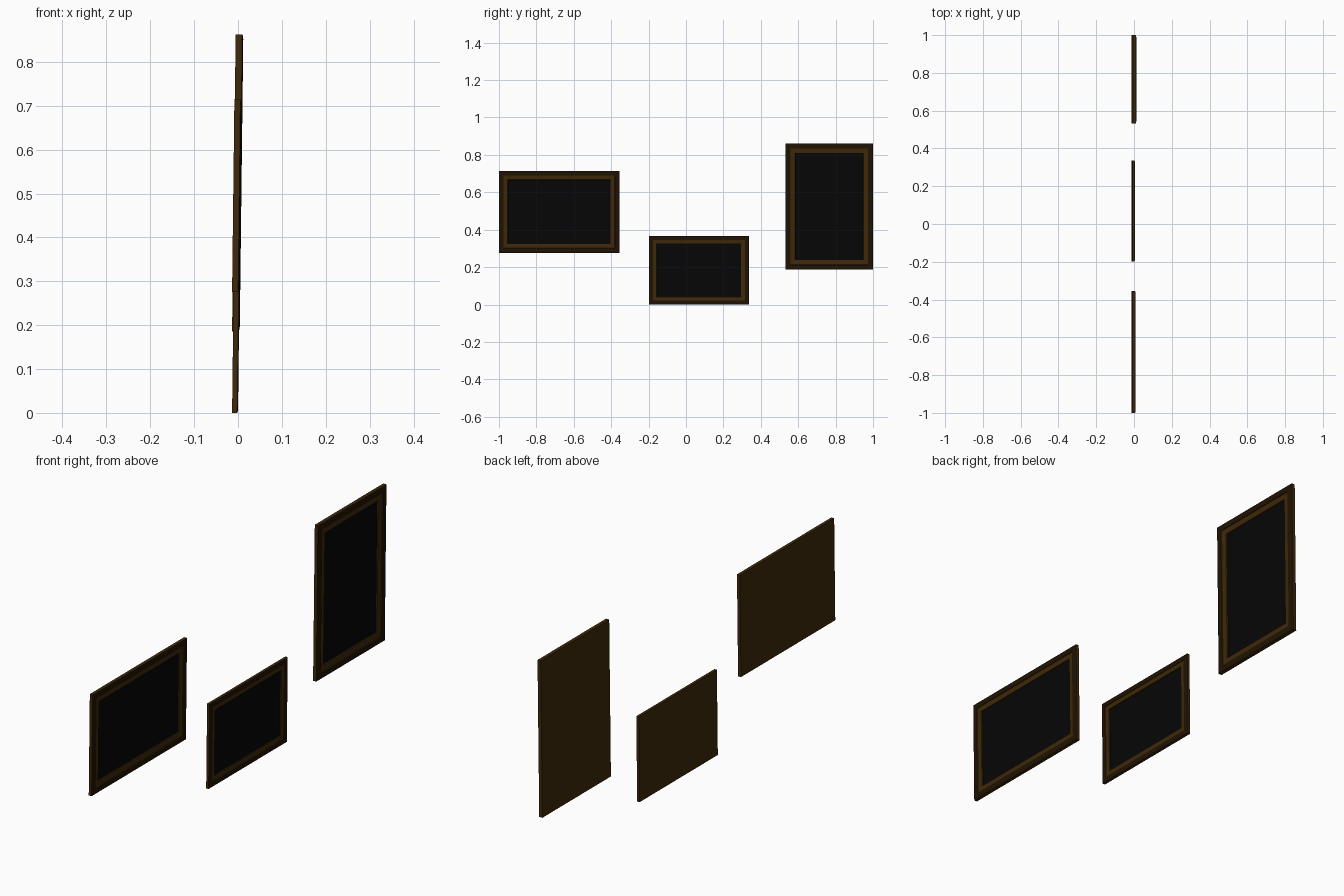
import bpy, bmesh, math

if "Cube" in bpy.data.objects:
    bpy.data.objects.remove(bpy.data.objects["Cube"])


def material(name, rgb):
    m = bpy.data.materials.new(name)
    m.diffuse_color = (*rgb, 1)
    m.use_nodes = True
    m.node_tree.nodes["Principled BSDF"].inputs["Base Color"].default_value = m.diffuse_color
    return m


DARK = material("dark_wood", (0.0135, 0.0062, 0.0007))
BROWN = material("brown_wood", (0.050, 0.022, 0.0026))
BLACK = material("black_canvas", (0.0018, 0.0018, 0.0018))


def picture_frame(name, y0, y1, z0, z1, border, depth, back_x=-0.0135, lean=0.012):
    # Moulding steps from back to canvas: inset fraction, depth fraction, material
    profile = [(0, 0, 1), (0, 0.86, 1), (0.06, 0.95, 0), (0.20, 1.0, 0),
               (0.50, 1.0, 0), (0.52, 0.85, 1), (0.97, 0.75, 1), (1.0, 0.5, 1)]
    bm = bmesh.new()
    rings = []
    for inset, height, _ in profile:
        i, x = inset * border, height * depth
        corners = [(y0 + i, z0 + i), (y1 - i, z0 + i), (y1 - i, z1 - i), (y0 + i, z1 - i)]
        # The whole frame leans slightly forward
        rings.append([bm.verts.new((back_x + x + (z - z0) * math.tan(lean), y, z))
                      for y, z in corners])
    for a, b, step in zip(rings, rings[1:], profile[1:]):
        for k in range(4):
            n = (k + 1) % 4
            bm.faces.new((a[k], a[n], b[n], b[k])).material_index = step[2]
    # Back board and canvas
    bm.faces.new(rings[0][::-1]).material_index = 1
    bm.faces.new(rings[-1]).material_index = 2
    bmesh.ops.recalc_face_normals(bm, faces=bm.faces)
    me = bpy.data.meshes.new(name)
    bm.to_mesh(me)
    bm.free()
    for m in (DARK, BROWN, BLACK):
        me.materials.append(m)
    bpy.context.collection.objects.link(bpy.data.objects.new(name, me))


picture_frame("wide_frame", -1.0, -0.356, 0.276, 0.715, 0.048, 0.016)
picture_frame("small_frame", -0.198, 0.336, 0.0, 0.367, 0.042, 0.0135)
picture_frame("tall_frame", 0.532, 1.0, 0.186, 0.862, 0.053, 0.0175)
